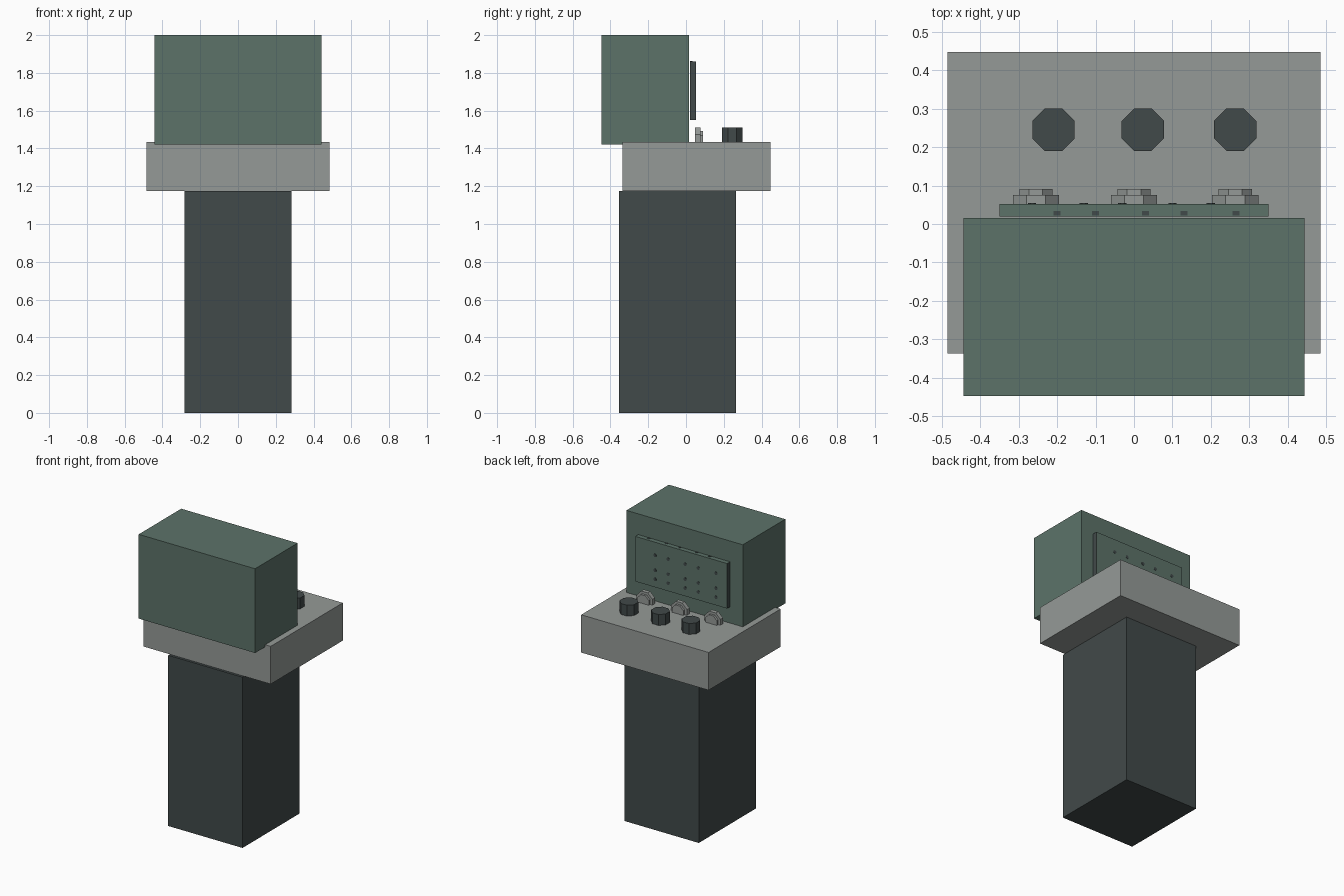
import bpy
import bmesh
from math import pi
from mathutils import Matrix

if "Cube" in bpy.data.objects:
    bpy.data.objects.remove(bpy.data.objects["Cube"], do_unlink=True)


def material(name, color):
    mat = bpy.data.materials.new(name)
    mat.use_nodes = True
    mat.diffuse_color = (*color, 1)
    bsdf = mat.node_tree.nodes["Principled BSDF"]
    bsdf.inputs["Base Color"].default_value = (*color, 1)
    bsdf.inputs["Roughness"].default_value = 0.8
    return mat


GREEN = material("muted green", (0.107, 0.171, 0.141))
GREY = material("warm grey", (0.301, 0.323, 0.310))
DARK = material("dark slate", (0.053, 0.067, 0.067))


def finish(name, bm, *mats):
    mesh = bpy.data.meshes.new(name)
    bm.to_mesh(mesh)
    bm.free()
    for mat in mats:
        mesh.materials.append(mat)
    obj = bpy.data.objects.new(name, mesh)
    bpy.context.collection.objects.link(obj)
    return obj


def add_box(bm, low, high):
    size = [b - a for a, b in zip(low, high)]
    mid = [(a + b) / 2 for a, b in zip(low, high)]
    bmesh.ops.create_cube(bm, size=1, matrix=Matrix.Translation(mid) @ Matrix.Diagonal((*size, 1)))


def box(name, low, high, *mats):
    bm = bmesh.new()
    add_box(bm, low, high)
    return finish(name, bm, *mats)


def add_octagon(bm, center, flat_radius, depth, facing_back=False):
    # Eight-sided prism with flat sides aligned to the axes
    turn = Matrix.Rotation(pi / 2, 4, "X") if facing_back else Matrix()
    matrix = Matrix.Translation(center) @ turn @ Matrix.Rotation(pi / 8, 4, "Z")
    corner = flat_radius * 1.0824
    bmesh.ops.create_cone(bm, cap_ends=True, segments=8, radius1=corner, radius2=corner,
                          depth=depth, matrix=matrix)


# Pedestal, desk and screen housing
box("pedestal", (-0.283, -0.355, 0), (0.283, 0.265, 1.175), DARK)
box("desk_slab", (-0.485, -0.337, 1.175), (0.485, 0.447, 1.435), GREY)
box("housing", (-0.443, -0.447, 1.42), (0.443, 0.015, 2), GREEN)

# Indicator panel with dark end faces
panel = box("panel", (-0.35, 0.02, 1.55), (0.35, 0.052, 1.86), GREEN, DARK)
for face in panel.data.polygons:
    face.material_index = int(abs(face.normal.x) > 0.5)

# Rows of dark dots on the panel back, and marks on its top edge
columns = (-0.2, -0.1, 0.03, 0.13, 0.265)
bm = bmesh.new()
for x in columns:
    for z in (1.605, 1.667, 1.77):
        add_octagon(bm, (-x, 0.052, z), 0.011, 0.004, True)
finish("panel_dots", bm, DARK)

bm = bmesh.new()
for x in columns:
    add_box(bm, (x - 0.009, 0.022, 1.859), (x + 0.009, 0.034, 1.862))
finish("panel_top_marks", bm, DARK)

# Stepped dials half sunk into the desk
for side, x in zip(("right", "middle", "left"), (-0.255, 0, 0.263)):
    bm = bmesh.new()
    add_octagon(bm, (x, 0.062, 1.45), 0.06, 0.028, True)
    add_octagon(bm, (x, 0.083, 1.45), 0.043, 0.016, True)
    finish("dial_" + side, bm, GREY)

# Upright knobs
for side, x in zip(("right", "middle", "left"), (-0.209, 0.023, 0.263)):
    bm = bmesh.new()
    add_octagon(bm, (x, 0.245, 1.47), 0.055, 0.08)
    finish("knob_" + side, bm, DARK)
